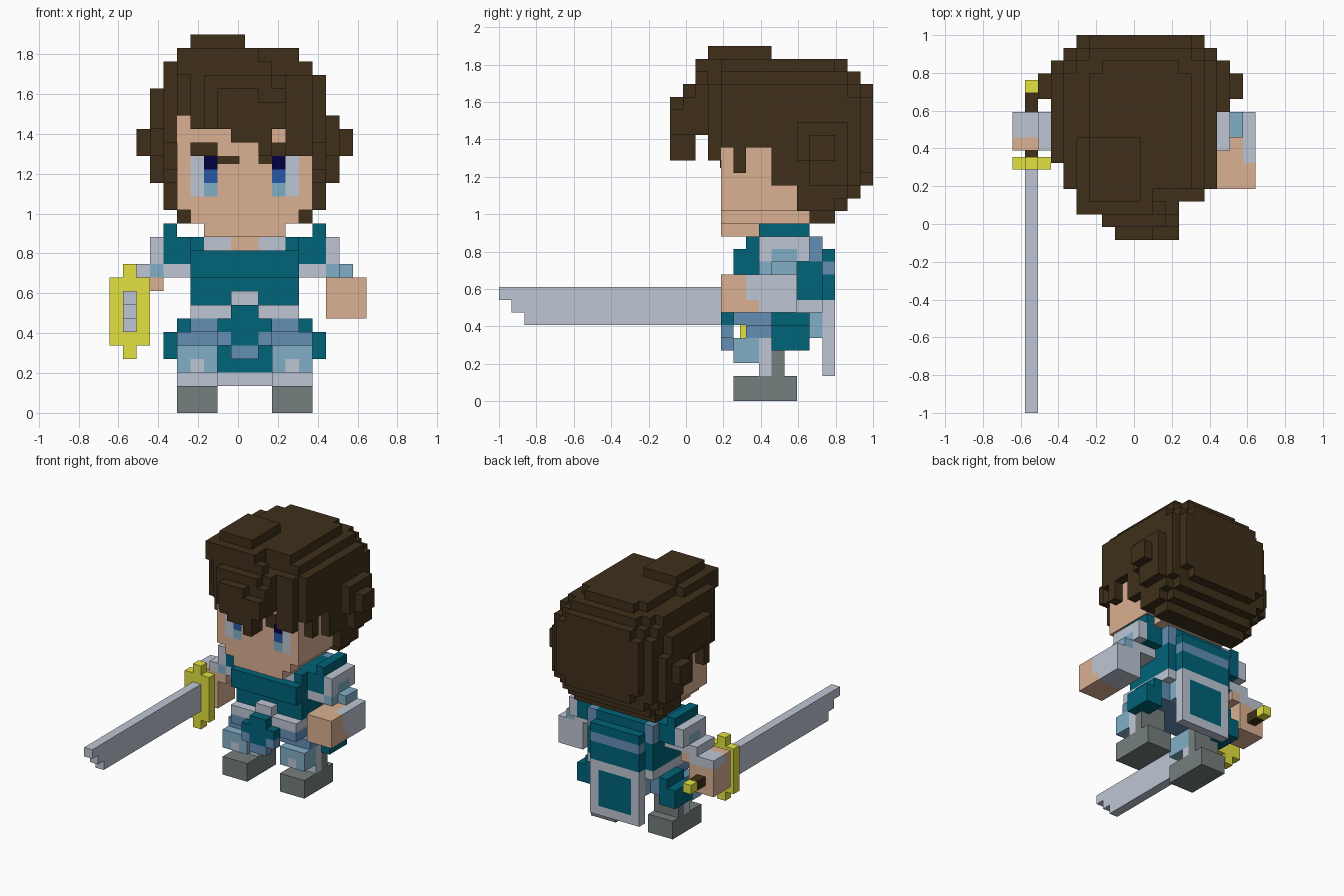
import bpy, bmesh

if "Cube" in bpy.data.objects:
    bpy.data.objects.remove(bpy.data.objects["Cube"])

V = 2 / 29.5                       # edge of one block
OX, OY = -9.5 * V, 1 - 16 * V      # origin of the block grid
MID = 10                           # column of the body's mirror plane


def linear(c):
    c /= 255
    return c / 12.92 if c < 0.04045 else ((c + 0.055) / 1.055) ** 2.4


PALETTE = {
    "brown": (62, 47, 26), "skin": (219, 176, 146), "teal": (0, 99, 121),
    "light_grey": (190, 198, 212), "steel_blue": (100, 143, 181),
    "pale_blue": (130, 175, 198), "shoe_grey": (117, 126, 126),
    "yellow": (226, 226, 64), "navy": (0, 0, 62), "blue": (38, 88, 166),
}
NAMES = list(PALETTE)
MATS = []
for n, rgb in PALETTE.items():
    m = bpy.data.materials.new(n)
    m.diffuse_color = (*[linear(c) for c in rgb], 1)
    m.use_nodes = True
    m.node_tree.nodes["Principled BSDF"].inputs["Base Color"].default_value = m.diffuse_color
    MATS.append(m)

cells = {}      # block position -> (part, colour)


def fill(part, colour, x, y, z, mirror=False):
    """Fill a range of blocks, optionally on both sides."""
    for i in range(*x):
        for j in range(*y):
            for k in range(*z):
                cells[i, j, k] = (part, colour)
    if mirror:
        fill(part, colour, (2 * MID - x[1], 2 * MID - x[0]), y, z)


def finish(bm, name):
    me = bpy.data.meshes.new(name)
    bm.to_mesh(me)
    bm.free()
    for m in MATS:
        me.materials.append(m)
    bpy.context.collection.objects.link(bpy.data.objects.new(name, me))


def boxes(name, items):
    """Free boxes in block units: colour, x range, y range, z range."""
    bm = bmesh.new()
    for colour, x, y, z in items:
        vs = bmesh.ops.create_cube(bm, size=1)["verts"]
        for v in vs:
            v.co = (OX + V * x[v.co.x > 0], OY + V * y[v.co.y > 0], V * z[v.co.z > 0])
        for f in {f for v in vs for f in v.link_faces}:
            f.material_index = NAMES.index(colour)
    finish(bm, name)


# Hair: crown, back and stepped lower edge
H = ("hair", "brown")
for x, y, z in [
    ((6, 10), (3, 8), (27, 28)),
    ((5, 11), (2, 8), (26, 27)), ((6, 14), (4, 13), (26, 27)), ((7, 13), (13, 14), (26, 27)),
    ((5, 12), (2, 3), (25, 26)), ((5, 11), (3, 4), (25, 26)), ((4, 15), (4, 13), (25, 26)),
    ((5, 15), (13, 14), (25, 26)), ((6, 14), (14, 15), (25, 26)),
    ((4, 16), (4, 14), (22, 25)), ((5, 15), (3, 15), (22, 25)), ((4, 16), (14, 15), (17, 24)),
    ((4, 16), (8, 15), (17, 22)), ((5, 15), (8, 16), (18, 24)), ((6, 14), (15, 16), (17, 25)),
    ((4, 16), (4, 8), (20, 22)), ((4, 16), (10, 14), (16, 17)),
    ((5, 15), (14, 15), (16, 17)), ((4, 16), (10, 13), (15, 16)),
    ((5, 15), (13, 14), (15, 16)), ((5, 15), (11, 13), (14, 15)),
    ((3, 4), (6, 13), (21, 24)),
]:
    fill(*H, x, y, z)
# Hair: side tufts and sideburns
fill(*H, (16, 17), (10, 14), (19, 22), True)
fill(*H, (16, 17), (11, 14), (17, 19), True)
fill(*H, (17, 18), (11, 13), (19, 21), True)
fill(*H, (15, 16), (5, 6), (18, 20), True)

# Face
fill("face", "skin", (5, 15), (4, 10), (15, 22))
fill("face", "skin", (6, 14), (4, 11), (14, 15))
fill("face", "skin", (7, 13), (4, 7), (13, 14))
fill("face", "skin", (8, 12), (7, 10), (13, 14))
# Eyes
fill("face", "light_grey", (13, 14), (4, 5), (16, 19), True)
fill("face", "pale_blue", (12, 13), (4, 5), (16, 17), True)
fill("face", "navy", (12, 13), (4, 5), (18, 19), True)
fill("face", "blue", (12, 13), (4, 5), (17, 18), True)

# Fringe
for x, y, z in [
    ((6, 9), (2, 4), (21, 25)), ((9, 13), (2, 4), (21, 25)),
    ((5, 15), (3, 4), (22, 25)), ((13, 15), (3, 4), (19, 22)),
    ((7, 12), (1, 2), (21, 25)), ((12, 13), (1, 2), (21, 24)),
    ((8, 11), (0, 1), (21, 24)), ((11, 13), (0, 1), (21, 23)),
    ((9, 12), (0, 2), (20, 21)), ((11, 12), (0, 2), (19, 20)),
    ((6, 8), (3, 4), (19, 20)),
]:
    fill(*H, x, y, z)

# Torso with collar and belt
fill("torso", "teal", (6, 14), (6, 12), (8, 13))
fill("torso", "teal", (6, 14), (5, 6), (10, 12))
fill("torso", "light_grey", (7, 13), (6, 7), (12, 13))
fill("torso", "skin", (9, 11), (6, 7), (12, 13))
fill("torso", "light_grey", (6, 14), (5, 12), (7, 8))
fill("torso", "light_grey", (9, 11), (5, 6), (8, 9))

# Shoulders
fill("shoulders", "teal", (14, 16), (7, 11), (11, 13), True)
fill("shoulders", "teal", (15, 16), (7, 11), (13, 14), True)
fill("shoulders", "light_grey", (16, 17), (7, 11), (11, 13), True)
fill("shoulders", "pale_blue", (16, 17), (8, 10), (11, 12), True)

# Left arm, bent forward
fill("left_arm", "light_grey", (14, 17), (7, 10), (10, 11))
fill("left_arm", "pale_blue", (16, 17), (7, 8), (10, 11))
fill("left_arm", "pale_blue", (17, 18), (8, 10), (10, 11))
fill("left_arm", "light_grey", (16, 19), (7, 10), (7, 10))
fill("left_arm", "skin", (16, 19), (4, 7), (7, 10))
fill("left_arm", "skin", (17, 18), (7, 8), (9, 10))
fill("left_arm", "light_grey", (18, 19), (6, 7), (8, 10))

# Right arm, gripping the sword
fill("right_arm", "light_grey", (2, 6), (7, 10), (10, 11))
fill("right_arm", "pale_blue", (3, 4), (7, 8), (10, 11))
fill("right_arm", "skin", (0, 3), (7, 10), (6, 10))
fill("right_arm", "skin", (3, 4), (7, 10), (9, 10))
fill("right_arm", "light_grey", (0, 3), (8, 10), (9, 10))

# Hips, side plates and front tabard
fill("hips", "steel_blue", (5, 15), (6, 11), (5, 6))
fill("hips", "steel_blue", (6, 14), (5, 11), (6, 7))
fill("hips", "pale_blue", (7, 13), (11, 12), (5, 7))
fill("hips", "teal", (15, 16), (8, 11), (4, 6), True)
fill("hips", "teal", (14, 15), (8, 11), (4, 7), True)
fill("tabard", "steel_blue", (8, 12), (4, 5), (5, 6))
fill("tabard", "steel_blue", (9, 11), (4, 5), (4, 5))
fill("tabard", "teal", (9, 11), (4, 5), (5, 8))
fill("tabard", "teal", (8, 12), (4, 5), (6, 7))

# Legs and shoes
fill("legs", "pale_blue", (12, 15), (5, 8), (3, 5), True)
fill("legs", "shoe_grey", (12, 15), (8, 9), (2, 5), True)
fill("legs", "light_grey", (12, 15), (7, 8), (2, 3), True)
fill("legs", "light_grey", (13, 14), (5, 6), (3, 4), True)
fill("legs", "light_grey", (14, 15), (7, 8), (3, 5), True)
fill("shoes", "shoe_grey", (12, 15), (5, 10), (0, 2), True)

# Cape with stripe and bordered panel
fill("cape", "steel_blue", (6, 14), (11, 12), (11, 13))
fill("cape", "teal", (7, 13), (11, 12), (12, 13))
fill("cape", "teal", (7, 13), (12, 13), (8, 12))
fill("cape", "steel_blue", (7, 13), (12, 13), (10, 11))
fill("cape", "light_grey", (7, 13), (12, 13), (2, 8))
fill("cape", "teal", (8, 12), (12, 13), (3, 7))

# Turn the blocks into one clean shell per part
for part in sorted({p for p, _ in cells.values()}):
    bm = bmesh.new()
    for pos, (p, colour) in cells.items():
        if p != part:
            continue
        for a in range(3):
            for s in (0, 1):
                nb = list(pos)
                nb[a] += 2 * s - 1
                if tuple(nb) in cells:
                    continue
                quad = []
                for u, w in ((0, 0), (1, 0), (1, 1), (0, 1)):
                    c = list(pos)
                    c[a] += s
                    c[(a + 1) % 3] += u
                    c[(a + 2) % 3] += w
                    quad.append(bm.verts.new((OX + c[0] * V, OY + c[1] * V, c[2] * V)))
                f = bm.faces.new(quad if s else quad[::-1])
                f.material_index = NAMES.index(colour)
    bmesh.ops.remove_doubles(bm, verts=bm.verts, dist=1e-4)
    bmesh.ops.dissolve_limit(bm, angle_limit=0.01, verts=bm.verts, edges=bm.edges,
                             delimit={'MATERIAL'})
    finish(bm, part)

# Eyebrows as thin plates
P = (3.95, 4)
boxes("eyebrows", [("brown", (8, 9.6), P, (18.4, 19)), ("brown", (11, 13), P, (19, 20)),
                   ("brown", (11, 12), P, (18.4, 19))])

# Sword: stepped blade, cross guard, grip and pommel
boxes("sword_blade", [("light_grey", (1, 2), (e, 5.5), (z, z + 1))
                      for e, z in ((-11.5, 6), (-12.5, 7), (-13.5, 8))])
boxes("sword_guard", [("yellow", (0, 3), (5.5, 6.5), (5, 10)),
                      ("yellow", (1, 2), (5.5, 6.5), (4, 5)),
                      ("yellow", (1, 2), (5.5, 6.5), (10, 11))])
boxes("sword_grip", [("brown", (1, 2), (6.5, 7), (7, 8)), ("brown", (1, 2), (10, 11.5), (7, 8)),
                     ("yellow", (1, 2), (11.5, 12.5), (7, 8))])
